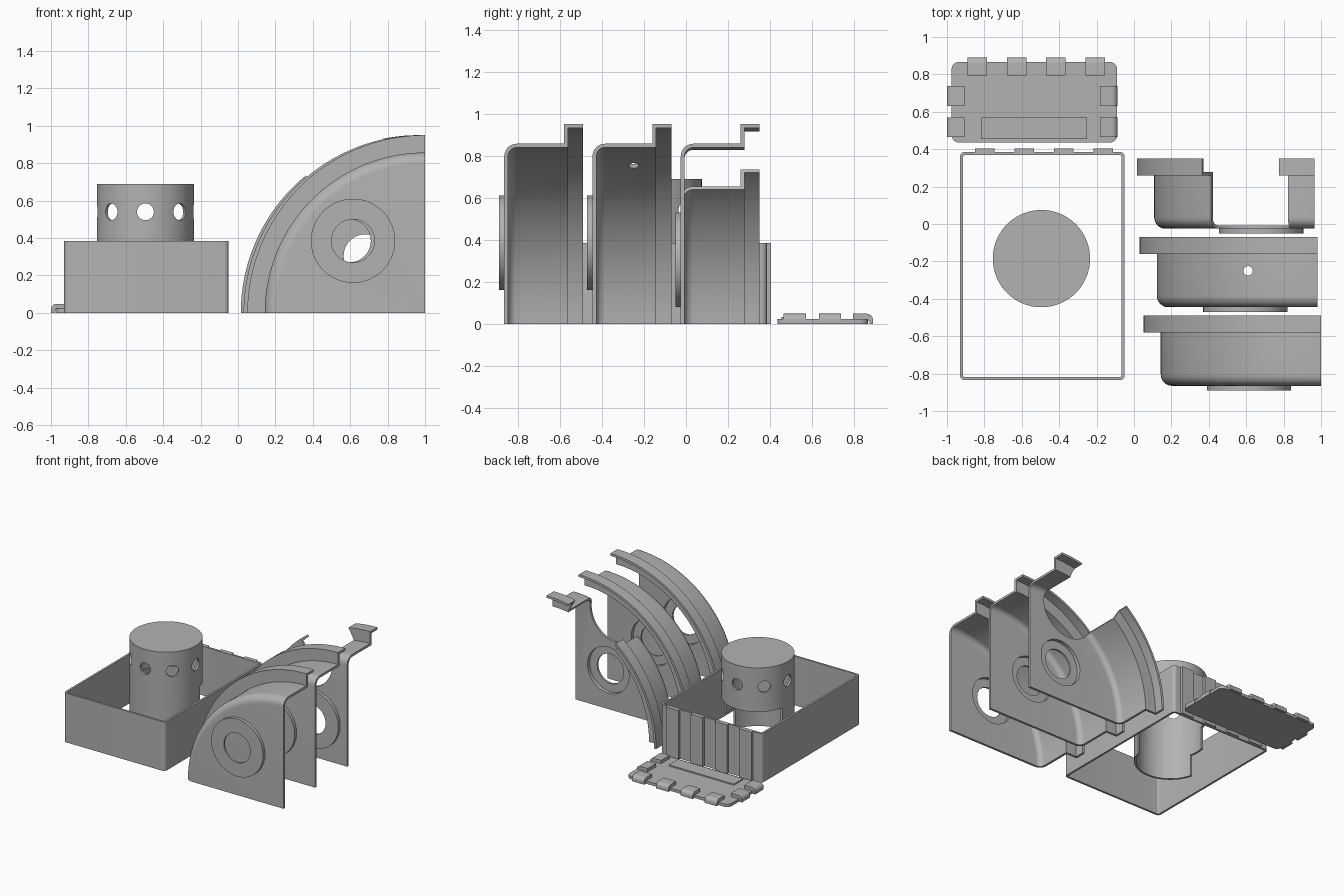
import bpy, bmesh, math
from mathutils import Vector, Matrix

if "Cube" in bpy.data.objects:
    bpy.data.objects.remove(bpy.data.objects["Cube"])

grey = bpy.data.materials.new("plain_grey")
grey.diffuse_color = (0.45, 0.45, 0.45, 1)
grey.use_nodes = True
grey.node_tree.nodes["Principled BSDF"].inputs["Base Color"].default_value = grey.diffuse_color


def finish(name, bm, smooth=True):
    bmesh.ops.remove_doubles(bm, verts=bm.verts, dist=1e-5)
    bmesh.ops.recalc_face_normals(bm, faces=bm.faces)
    me = bpy.data.meshes.new(name)
    bm.to_mesh(me)
    bm.free()
    ob = bpy.data.objects.new(name, me)
    bpy.context.collection.objects.link(ob)
    me.materials.append(grey)
    if smooth:
        shade(ob)
    return ob


def shade(ob):
    bpy.ops.object.select_all(action='DESELECT')
    ob.select_set(True)
    bpy.context.view_layer.objects.active = ob
    bpy.ops.object.shade_smooth_by_angle(angle=math.radians(30))


def box(name, x0, x1, y0, y1, z0, z1):
    bm = bmesh.new()
    bmesh.ops.create_cube(bm, size=1)
    for v in bm.verts:
        v.co = Vector(((x0 + x1) / 2 + v.co.x * (x1 - x0),
                       (y0 + y1) / 2 + v.co.y * (y1 - y0),
                       (z0 + z1) / 2 + v.co.z * (z1 - z0)))
    return finish(name, bm, False)


def rod(name, centre, axis, r, length, seg=48):
    bm = bmesh.new()
    rot = Vector((0, 0, 1)).rotation_difference(Vector(axis)).to_matrix().to_4x4()
    bmesh.ops.create_cone(bm, cap_ends=True, segments=seg, radius1=r, radius2=r,
                          depth=length, matrix=Matrix.Translation(centre) @ rot)
    return finish(name, bm, False)


def lathe(name, prof, to_xyz, angle, seg):
    """Revolve a closed (radius, height) profile; partial turns get end caps."""
    bm = bmesh.new()
    full = angle > 6.28
    rows = [[bm.verts.new(to_xyz(r, h, angle * i / seg)) for r, h in prof]
            for i in range(seg + 1)]
    n = len(prof)
    for a, b in zip(rows, rows[1:]):
        for j in range(n):
            k = (j + 1) % n
            if prof[j][0] == 0 and prof[k][0] == 0:
                continue
            quad = [a[j], a[k], b[k], b[j]]
            if prof[j][0] == 0:
                quad = quad[:3]
            elif prof[k][0] == 0:
                quad = [a[j], a[k], b[j]]
            bm.faces.new(quad)
    if not full:
        bm.faces.new(rows[0])
        bm.faces.new(rows[-1])
    return finish(name, bm)


def prism(name, pts, to_xyz, d0, d1):
    """Extrude a 2D outline between two depths."""
    bm = bmesh.new()
    a = [bm.verts.new(to_xyz(u, v, d0)) for u, v in pts]
    b = [bm.verts.new(to_xyz(u, v, d1)) for u, v in pts]
    bm.faces.new(a)
    bm.faces.new(b)
    for i in range(len(pts)):
        j = (i + 1) % len(pts)
        bm.faces.new([a[i], a[j], b[j], b[i]])
    return finish(name, bm)


def cut(ob, cutters):
    for c in cutters:
        bpy.context.view_layer.objects.active = ob
        m = ob.modifiers.new("cut", 'BOOLEAN')
        m.operation, m.solver, m.object = 'DIFFERENCE', 'EXACT', c
        bpy.ops.object.modifier_apply(modifier=m.name)
        bpy.data.objects.remove(c)
    shade(ob)


def arc(cx, cy, r, a0, a1, n=8):
    return [(cx + r * math.cos(math.radians(a0 + (a1 - a0) * i / n)),
             cy + r * math.sin(math.radians(a0 + (a1 - a0) * i / n))) for i in range(n + 1)]


def round_rect(x0, x1, y0, y1, r):
    return (arc(x1 - r, y1 - r, r, 0, 90) + arc(x0 + r, y1 - r, r, 90, 180)
            + arc(x0 + r, y0 + r, r, 180, 270) + arc(x1 - r, y0 + r, r, 270, 360))


# Quarter-round shells with a raised rim and a ring boss on the front plate
def shell(name, cx, y0, hx, hz):
    t, R, F, f = 0.018, 0.857, 0.95, 0.06
    yf, y1 = y0 + 0.285, y0 + 0.375
    prof = [(0, y0)] + arc(R - f, y0 + f, f, -90, 0)
    prof += [(R, yf), (F, yf), (F, y1), (F - t, y1), (F - t, yf + t), (R - t, yf + t)]
    prof += arc(R - f, y0 + f, f - t, 0, -90) + [(0, y0 + t)]
    ob = lathe(name, prof, lambda r, h, a: (cx - r * math.cos(a), h, r * math.sin(a)),
               math.pi / 2, 64)
    cut(ob, [rod("cutter", (hx, y0, hz), (0, 1, 0), 0.18, 0.1, 64)])
    ring = [(0.115, -0.025), (0.225, -0.025), (0.225, 0.002), (0.18, 0.002),
            (0.18, -0.01), (0.115, -0.01)]
    lathe(name + "_ring", ring,
          lambda r, h, a: (hx + r * math.cos(a), y0 + h, hz + r * math.sin(a)),
          2 * math.pi, 64)
    return ob


shell("front_shell", 1.0, -0.865, 0.615, 0.385)
middle = shell("middle_shell", 0.98, -0.445, 0.595, 0.385)
cut(middle, [rod("cutter", (0.61, -0.25, 0.76), (0, 0, 1), 0.025, 0.2, 24)])
rear = shell("rear_shell", 0.965, -0.025, 0.68, 0.305)
# round-ended slot through the rear shell, leaning to the left
ux, uz, cx, cz, r = -0.52, 0.854, 0.609, 0.767, 0.2275
slot = arc(cx, cz, r, 211, 391, 32)
slot += [(slot[-1][0] + ux, slot[-1][1] + uz), (slot[0][0] + ux, slot[0][1] + uz)]
cut(rear, [prism("cutter", slot, lambda u, v, d: (u, d, v), -0.2, 0.6)])

# Open box frame
frame = prism("box_frame", round_rect(-0.93, -0.05, -0.835, 0.385, 0.025),
              lambda u, v, d: (u, v, d), 0, 0.385)
cut(frame, [prism("cutter", round_rect(-0.914, -0.066, -0.819, 0.369, 0.012),
                  lambda u, v, d: (u, v, d), -0.1, 0.5)])
for i in range(4):
    x = -0.85 + i * 0.211
    box("box_rib", x, x + 0.105, 0.38, 0.404, 0, 0.385)

# Capped tube with eight round holes and a stepped lower edge
tx, ty = -0.495, -0.185
tube = lathe("tube", [(0, 0.69), (0.26, 0.69), (0.26, 0), (0.244, 0), (0.244, 0.674), (0, 0.674)],
             lambda r, h, a: (tx + r * math.cos(a), ty + r * math.sin(a), h), 2 * math.pi, 96)
holes = [rod("cutter", (tx, ty, 0.54), (math.cos(a), math.sin(a), 0), 0.045, 0.7, 32)
         for a in (0, math.pi / 4, math.pi / 2, 3 * math.pi / 4)]
steps = [box("cutter", tx - 0.4, tx + 0.4, ty - 0.06, ty + 0.4, -0.1, 0.17),
         box("cutter", tx - 0.4, tx + 0.4, ty + 0.06, ty + 0.4, 0.1, 0.345)]
cut(tube, holes + steps)

# Flat cover with a raised bar and hooked clips
prism("cover_plate", round_rect(-0.975, -0.09, 0.435, 0.867, 0.04),
      lambda u, v, d: (u, v, d), 0, 0.022)
box("cover_bar", -0.815, -0.25, 0.455, 0.57, 0.02, 0.032)
hook = [(0, 0)] + arc(0.03, 0.018, 0.03, 180, 90) + [(0.095, 0.048), (0.095, 0.02), (0.03, 0.02)]
hook += [(0.018, 0.012), (0.018, 0)]
for i in range(4):
    x = -0.89 + i * 0.21
    prism("back_clip", hook, lambda u, v, d: (d, 0.89 - u, v), x, x + 0.105)
for y in (0.465, 0.632):
    prism("left_clip", hook, lambda u, v, d: (-1 + u, d, v), y, y + 0.105)
    prism("right_clip", hook, lambda u, v, d: (-0.088 - u, d, v), y, y + 0.105)
